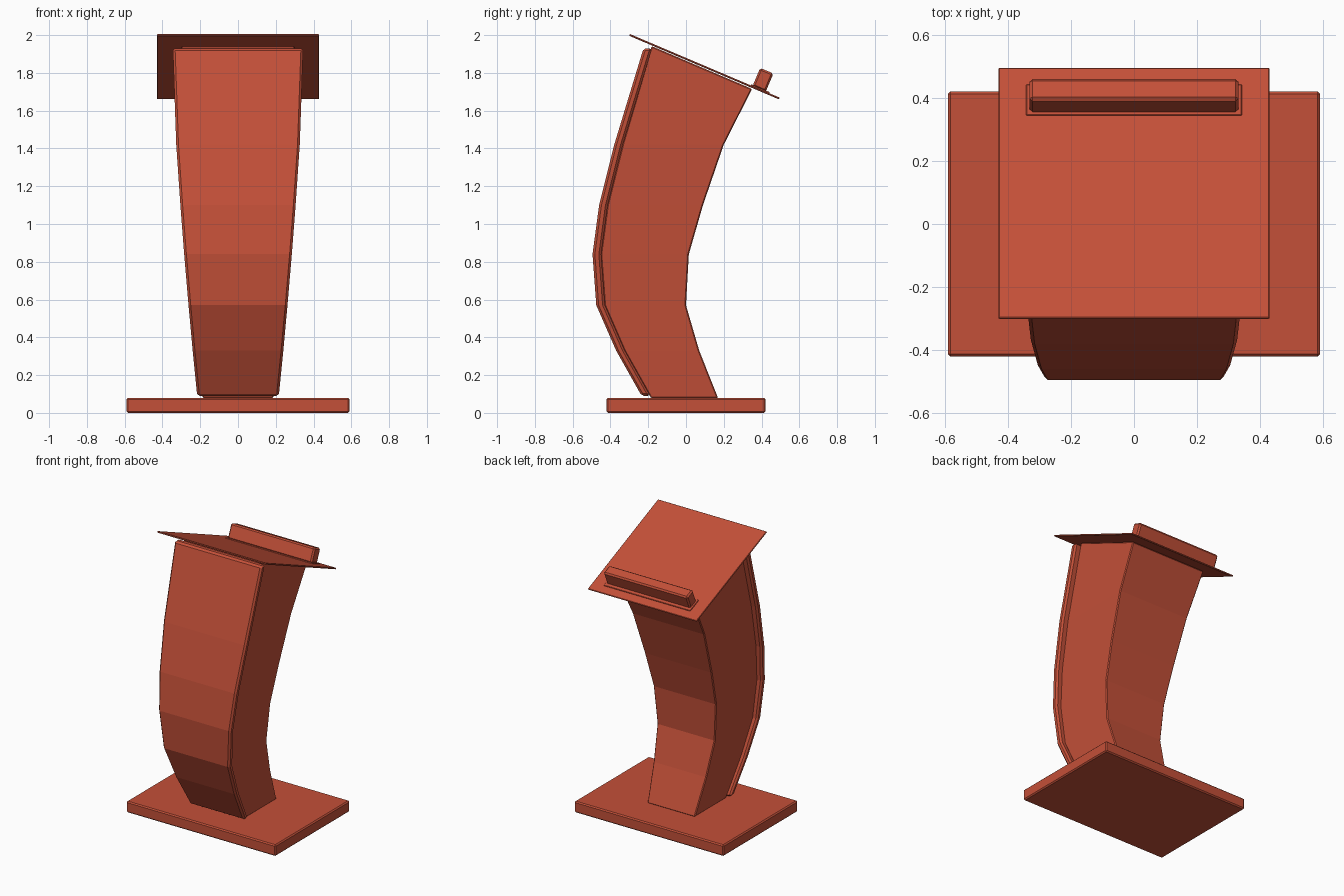
import bpy, bmesh
from math import radians
from mathutils import Matrix, Vector

if "Cube" in bpy.data.objects:
    bpy.data.objects.remove(bpy.data.objects["Cube"])

mat = bpy.data.materials.new("red_brown")
mat.diffuse_color = (0.55, 0.08, 0.04, 1)
mat.use_nodes = True
mat.node_tree.nodes["Principled BSDF"].inputs["Base Color"].default_value = mat.diffuse_color


def finish(name, bm, bevel=0):
    bmesh.ops.recalc_face_normals(bm, faces=bm.faces)
    me = bpy.data.meshes.new(name)
    bm.to_mesh(me)
    bm.free()
    me.materials.append(mat)
    ob = bpy.data.objects.new(name, me)
    bpy.context.collection.objects.link(ob)
    if bevel:
        mod = ob.modifiers.new("bevel", 'BEVEL')
        mod.width, mod.segments = bevel, 1
        mod.limit_method, mod.angle_limit = 'ANGLE', radians(50)
    return ob


def box(name, size, centre, bevel=0, frame=Matrix()):
    bm = bmesh.new()
    bmesh.ops.create_cube(bm, size=1, matrix=Matrix.Diagonal((*size, 1)))
    bmesh.ops.transform(bm, matrix=frame @ Matrix.Translation(centre), verts=bm.verts)
    return finish(name, bm, bevel)


def loft(name, stations, bevel=0):
    """Stack of four-sided sections: (half width, front y, front z, back y, back z)."""
    bm = bmesh.new()
    rings = [[bm.verts.new(p) for p in ((-w, fy, fz), (w, fy, fz), (w, by, bz), (-w, by, bz))]
             for w, fy, fz, by, bz in stations]
    for a, b in zip(rings, rings[1:]):
        for i in range(4):
            j = (i + 1) % 4
            bm.faces.new((a[i], a[j], b[j], b[i]))
    bm.faces.new(rings[0])
    bm.faces.new(rings[-1])
    return finish(name, bm, bevel)


# curve shared by the front panel and the column: half width, front y, back y, z
curve = [(0.216, -0.235, 0.165, 0.09), (0.24, -0.37, 0.07, 0.33), (0.262, -0.475, 0.0, 0.57),
         (0.285, -0.495, 0.015, 0.84), (0.305, -0.46, 0.09, 1.10),
         (0.327, -0.38, 0.20, 1.42), (0.345, -0.225, 0.35, 1.93)]
thick = 0.046

# floor plate
box("base", (1.18, 0.84, 0.08), (0, 0, 0.04), 0.008)

# curved front panel, a little wider than the column
loft("front_panel", [(w, f, z, f + thick, z) for w, f, b, z in curve], 0.012)

# column, ending on the slope of the desk top
body = [(w * 0.87, f + thick - 0.003, z, b, z) for w, f, b, z in curve]
body[0] = (0.187, -0.185, 0.078, 0.17, 0.078)
body[-1] = (0.30, -0.182, 1.942, 0.35, 1.715)
loft("column", body, 0.006)

# sloping desk top, with the ledge set in the same tilted frame
tilt = Matrix.Translation((0, 0.097, 1.833)) @ Matrix.Rotation(radians(-23), 4, 'X')
box("desk_top", (0.86, 0.862, 0.01), (0, 0, 0), 0.003, tilt)
box("ledge_foot", (0.684, 0.105, 0.008), (0, 0.318, 0.007), 0.002, tilt)
box("book_ledge", (0.664, 0.076, 0.105), (0, 0.313, 0.057), 0.01, tilt)
